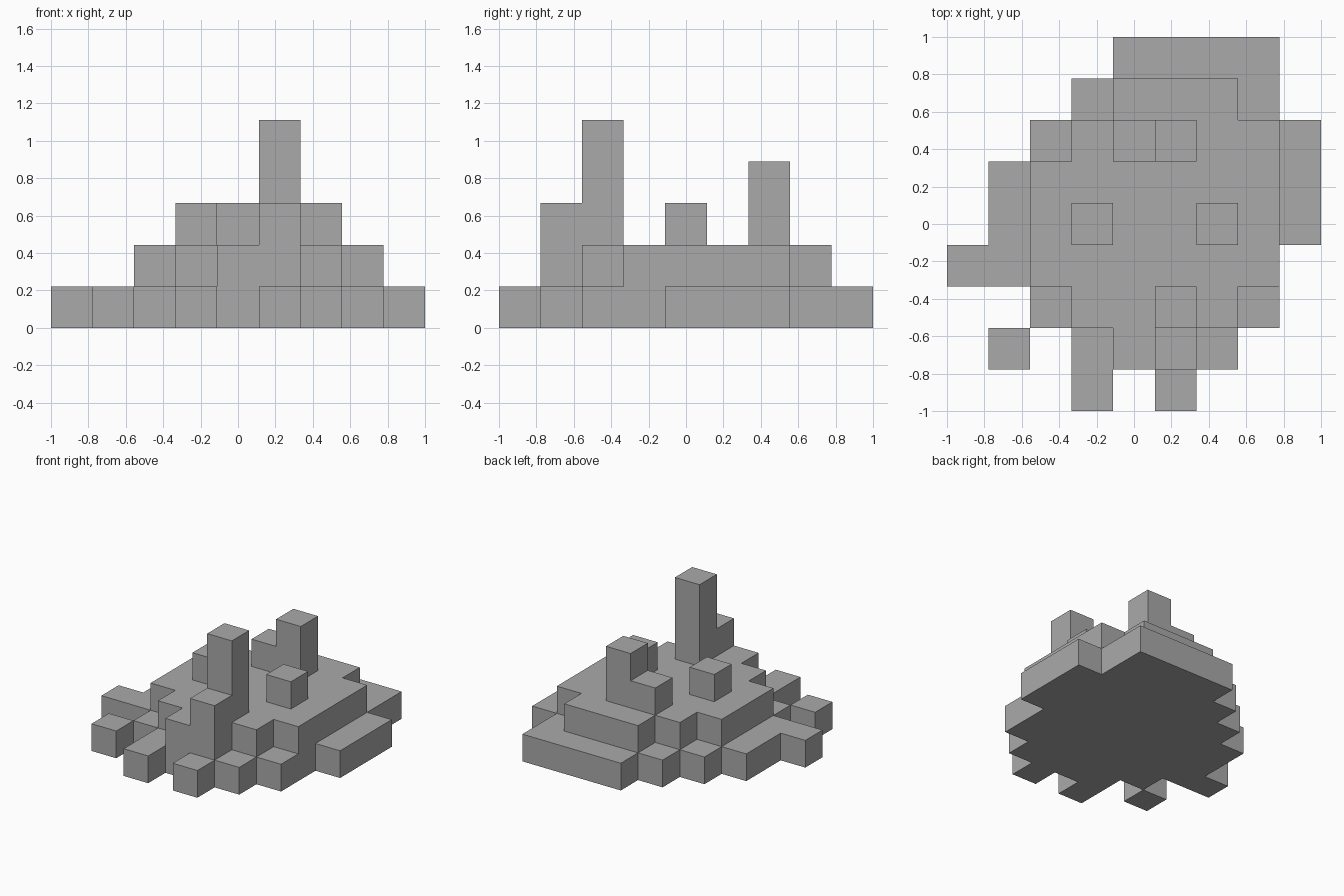
import bpy
import bmesh
from mathutils import Vector

default_cube = bpy.data.objects.get("Cube")
if default_cube:
    bpy.data.objects.remove(default_cube, do_unlink=True)

GRID = 9
CELL = 2 / GRID

stone = bpy.data.materials.new("plain grey")
stone.use_nodes = True
grey = (0.4, 0.4, 0.4, 1)
stone.diffuse_color = grey
stone.node_tree.nodes["Principled BSDF"].inputs["Base Color"].default_value = grey


def terrace(level, rows):
    """Blocks of one layer; rows maps a row to its (first, last) column spans."""
    return {(i, j, level) for j, spans in rows.items()
            for first, last in spans for i in range(first, last + 1)}


def pillar(i, j, bottom, top):
    return {(i, j, k) for k in range(bottom, top)}


parts = {
    # Ground layer with ragged outline, rows from front to back
    "base_terrace": terrace(0, {
        0: [(3, 3), (5, 5)], 1: [(1, 1), (3, 6)], 2: [(2, 7)],
        3: [(0, 7)], 4: [(1, 8)], 5: [(1, 8)],
        6: [(2, 8)], 7: [(3, 7)], 8: [(4, 7)]}),
    # Second step
    "upper_terrace": terrace(1, {
        1: [(4, 5)], 2: [(3, 6)], 3: [(2, 7)], 4: [(2, 7)],
        5: [(2, 7)], 6: [(3, 7)], 7: [(4, 6)]}),
    # Towers with their lower steps, and two single blocks
    "front_tower": pillar(5, 2, 2, 5) | pillar(5, 1, 2, 3),
    "back_tower": pillar(5, 6, 2, 4) | pillar(4, 6, 2, 3),
    "right_block": pillar(3, 4, 2, 3),
    "left_block": pillar(6, 4, 2, 3),
}
solid = set().union(*parts.values())


def build(name, cells):
    """Make a mesh from the exposed sides of the blocks."""
    bm = bmesh.new()
    for cell in sorted(cells):
        centre = Vector(cell) + Vector((0.5, 0.5, 0.5))
        for axis in range(3):
            for sign in (-1, 1):
                normal = Vector((0, 0, 0))
                normal[axis] = sign
                if tuple(int(c + n) for c, n in zip(cell, normal)) in solid:
                    continue
                u = Vector((0, 0, 0))
                u[(axis + 1) % 3] = 0.5
                v = normal.cross(u)
                middle = centre + normal / 2
                corners = (middle - u - v, middle + u - v,
                           middle + u + v, middle - u + v)
                bm.faces.new([bm.verts.new(
                    (p.x * CELL - 1, p.y * CELL - 1, p.z * CELL)) for p in corners])
    bmesh.ops.remove_doubles(bm, verts=bm.verts, dist=CELL / 100)
    mesh = bpy.data.meshes.new(name)
    bm.to_mesh(mesh)
    bm.free()
    mesh.materials.append(stone)
    bpy.context.collection.objects.link(bpy.data.objects.new(name, mesh))


for part_name, part_cells in parts.items():
    build(part_name, part_cells)
